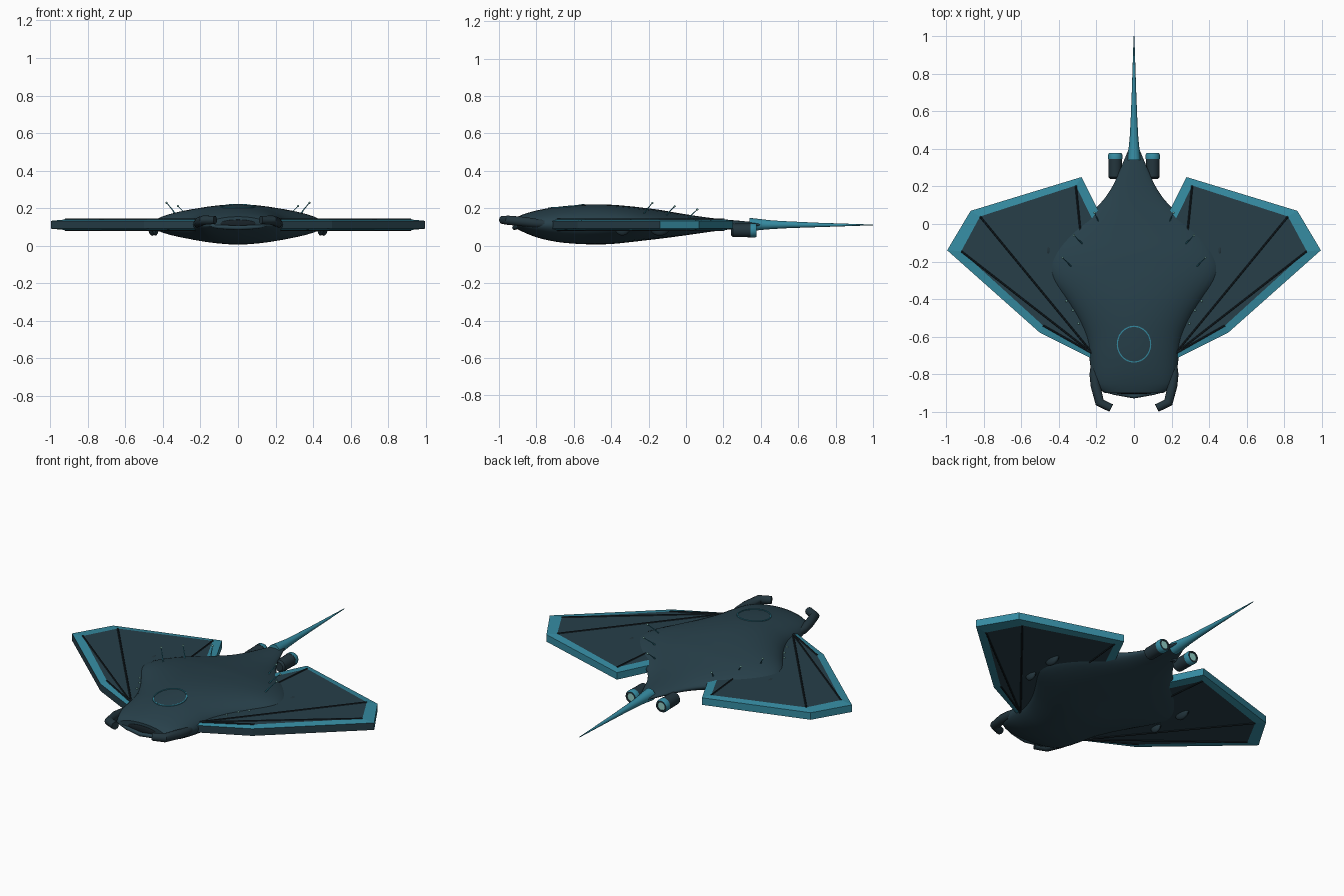
import bpy, bmesh, math
from mathutils import Vector

if "Cube" in bpy.data.objects:
    bpy.data.objects.remove(bpy.data.objects["Cube"])


def mat(name, rgb):
    m = bpy.data.materials.new(name)
    m.diffuse_color = (*rgb, 1)
    m.use_nodes = True
    m.node_tree.nodes["Principled BSDF"].inputs["Base Color"].default_value = m.diffuse_color
    return m


SKIN = mat("dark_slate", (0.021, 0.052, 0.070))
WING = mat("wing_slate", (0.020, 0.049, 0.066))
TRIM = mat("teal_trim", (0.036, 0.26, 0.36))
DARK = mat("dark_joint", (0.009, 0.016, 0.021))
METAL = mat("gunmetal", (0.017, 0.036, 0.047))
GLOW = mat("pale_glow", (0.28, 0.62, 0.56))


def finish(name, bm, mats, smooth=True):
    bmesh.ops.recalc_face_normals(bm, faces=bm.faces)
    me = bpy.data.meshes.new(name)
    bm.to_mesh(me)
    bm.free()
    ob = bpy.data.objects.new(name, me)
    bpy.context.collection.objects.link(ob)
    for m in mats:
        me.materials.append(m)
    if smooth:
        bpy.ops.object.select_all(action='DESELECT')
        ob.select_set(True)
        bpy.context.view_layer.objects.active = ob
        bpy.ops.object.shade_smooth_by_angle(angle=math.radians(40))
    return ob


def loft(name, rings, mats, rule=None, closed=False):
    """Skin a list of rings (lists of points); rule gives material per band."""
    bm = bmesh.new()
    vs = [[bm.verts.new(p) for p in r] for r in rings]
    n, k = len(vs[0]), len(vs)
    for i in range(k if closed else k - 1):
        a, b = vs[i], vs[(i + 1) % k]
        for j in range(n):
            f = bm.faces.new((a[j], a[(j + 1) % n], b[(j + 1) % n], b[j]))
            f.material_index = rule(i) if rule else 0
    if not closed:
        for i, r in ((0, vs[0]), (k - 1, vs[-1])):
            bm.faces.new(r).material_index = rule(i) if rule else 0
    return finish(name, bm, mats)


def tube(name, pts, radii, m, n=12):
    """Round tube along a path."""
    pts = [Vector(p) for p in pts]
    rings = []
    for i, p in enumerate(pts):
        d = (pts[min(i + 1, len(pts) - 1)] - pts[max(i - 1, 0)]).normalized()
        s = d.cross(Vector((0, 0, 1))).normalized()
        u = s.cross(d)
        r = radii[i] if isinstance(radii, (list, tuple)) else radii
        rings.append([p + r * (math.cos(t) * s + math.sin(t) * u)
                      for t in (2 * math.pi * j / n for j in range(n))])
    return loft(name, rings, [m])


def ball(name, loc, scale, m, seg=14):
    bm = bmesh.new()
    bmesh.ops.create_uvsphere(bm, u_segments=seg, v_segments=seg // 2 + 1, radius=1)
    for v in bm.verts:
        v.co = Vector((v.co[i] * scale[i] + loc[i] for i in range(3)))
    return finish(name, bm, [m])


# Body stations: y, half width, bottom z, top z
ST = [(-.90, .155, .088, .155), (-.87, .20, .073, .168), (-.80, .225, .045, .188),
      (-.70, .24, .022, .206), (-.60, .26, .011, .216), (-.50, .305, .007, .221),
      (-.40, .37, .009, .219), (-.30, .44, .019, .211), (-.23, .46, .027, .203),
      (-.15, .435, .036, .193), (-.05, .36, .049, .176), (.05, .245, .063, .160),
      (.12, .17, .073, .150), (.20, .115, .083, .141), (.30, .07, .094, .132),
      (.40, .028, .102, .122)]


def section(y):
    i = max(k for k in range(len(ST) - 1) if ST[k][0] <= y or k == 0)
    p0, p1, p2, p3 = (ST[min(max(i + d, 0), len(ST) - 1)] for d in (-1, 0, 1, 2))
    h = p2[0] - p1[0]
    t = (y - p1[0]) / h
    out = []
    for c in (1, 2, 3):
        m1 = (p2[c] - p0[c]) / (p2[0] - p0[0]) * h
        m2 = (p3[c] - p1[c]) / (p3[0] - p1[0]) * h
        out.append((2*t**3 - 3*t**2 + 1) * p1[c] + (t**3 - 2*t**2 + t) * m1
                   + (3*t**2 - 2*t**3) * p2[c] + (t**3 - t**2) * m2)
    return out


MID = .112


def top_z(x, y):
    w, b, t = section(y)
    return MID + (t - MID) * math.sqrt(max(0, 1 - (x / w) ** 2))


rings = []
for k in range(53):
    y = -.90 + 1.30 * k / 52
    w, b, t = section(y)
    rings.append([(w * math.cos(a), y, MID + ((t - MID) if math.sin(a) > 0 else (MID - b)) * math.sin(a))
                  for a in (2 * math.pi * j / 40 for j in range(40))])
loft("body", rings, [SKIN])

# Mouth: dark recess plate and pointed lower lip
ball("mouth", (0, -.90, .117), (.095, .006, .022), DARK, 20)
tube("lower_lip", [(-.15, -.89, .108), (-.1, -.9, .1), (0, -.917, .096), (.1, -.9, .1), (.15, -.89, .108)],
     [.008, .011, .012, .011, .008], SKIN)

# Round hatch seam lying on the back
hatch = []
for k in range(24):
    a = 2 * math.pi * k / 24
    ring = []
    for r, dz in ((.086, 0), (.086, .004), (.092, .004), (.092, 0)):
        x, y = r * math.cos(a), -.64 + 1.07 * r * math.sin(a)
        ring.append((x, y, top_z(x, y) + dz))
    hatch.append(ring)
loft("hatch_ring", hatch, [TRIM], closed=True)

# Whip tail
tube("tail", [(0, .34, .113), (0, .40, .113), (0, .46, .112), (0, .55, .112), (0, .70, .111), (0, .85, .111), (0, 1.0, .111)],
     [.036, .029, .023, .018, .012, .007, .002], TRIM, 16)

OUT = [(.18, .05), (.28, .25), (.87, .07), (.995, -.14), (.50, -.58), (.20, -.73)]
INN = [(.20, -.02), (.31, .205), (.82, .04), (.92, -.145), (.485, -.54), (.21, -.70)]

for s, side in ((1, "right"), (-1, "left")):
    # Wing slab with bevelled teal rim
    bm = bmesh.new()
    lay = [[bm.verts.new((s * x, y, MID + dz)) for x, y in poly]
           for poly, dz in ((INN, .028), (OUT, .021), (OUT, -.021), (INN, -.028))]
    bm.faces.new(lay[0])
    bm.faces.new(lay[3])
    for a, b in ((0, 1), (1, 2), (2, 3)):
        for j in range(6):
            k = (j + 1) % 6
            f = bm.faces.new((lay[a][j], lay[a][k], lay[b][k], lay[b][j]))
            f.material_index = 0 if a == 1 and j in (3, 4) else 1
    finish("wing_" + side, bm, [WING, TRIM], smooth=False)

    # Wing ribs fanning out from the shoulder, above and below
    for n, (x, y) in enumerate(INN[1:5]):
        for dz in (.028, -.028):
            tube(f"wing_rib_{side}_{n}", [(s * .22, -.69, MID + dz), (s * x, y, MID + dz)], .005, DARK, 6)

    # Head fin beside the mouth
    tube("head_fin_" + side, [(s * .21, -.70, .115), (s * .213, -.80, .12), (s * .205, -.86, .128),
                              (s * .183, -.95, .136), (s * .122, -.98, .138)],
         [.014, .024, .026, .025, .022], METAL, 14)

    # Thruster with teal band and glowing nozzle
    prof = [(.24, .026), (.25, .036), (.345, .037), (.346, .038), (.368, .038), (.378, .033), (.378, .024), (.366, .022)]
    loft("thruster_" + side,
         [[(s * .10 + r * math.cos(a), y, .082 + r * math.sin(a))
           for a in (2 * math.pi * j / 20 for j in range(20))] for y, r in prof],
         [METAL, TRIM, GLOW], rule=lambda i: 0 if i < 3 else 1 if i < 5 else 0 if i < 7 else 2)
    tube("nozzle_glow_" + side, [(s * .10, .36, .082), (s * .10, .374, .082)], .024, GLOW, 16)
    tube("thruster_strut_" + side, [(s * .04, .25, .105), (s * .10, .29, .085)], .014, METAL, 8)

    # Pods beneath the wing roots
    ball("large_pod_" + side, (s * .457, -.14, .098), (.022, .055, .045), METAL)
    ball("small_pod_" + side, (s * .44, -.34, .092), (.018, .04, .038), METAL)

    # Curved feelers with pale tips
    for n, (x, y, z, dx) in enumerate(((.38, -.18, .229, .045), (.32, -.06, .211, .045), (.21, .06, .193, .02))):
        bx, by = x - dx, y - .045
        bz = top_z(bx, by) - .004
        tube(f"feeler_{side}_{n}", [(s * bx, by, bz), (s * (bx + dx * .35), by + .016, bz + (z - bz) * .4), (s * x, y, z)],
             [.004, .003, .002], TRIM, 6)
        ball(f"feeler_tip_{side}_{n}", (s * x, y, z), (.006, .006, .006), GLOW, 8)

    # Small lights along the flank
    for n, (x, y) in enumerate(((.36, -.41), (.325, -.46), (.295, -.53))):
        ball(f"flank_light_{side}_{n}", (s * x, y, max(top_z(x, y), .14)), (.006, .006, .006), GLOW, 8)
